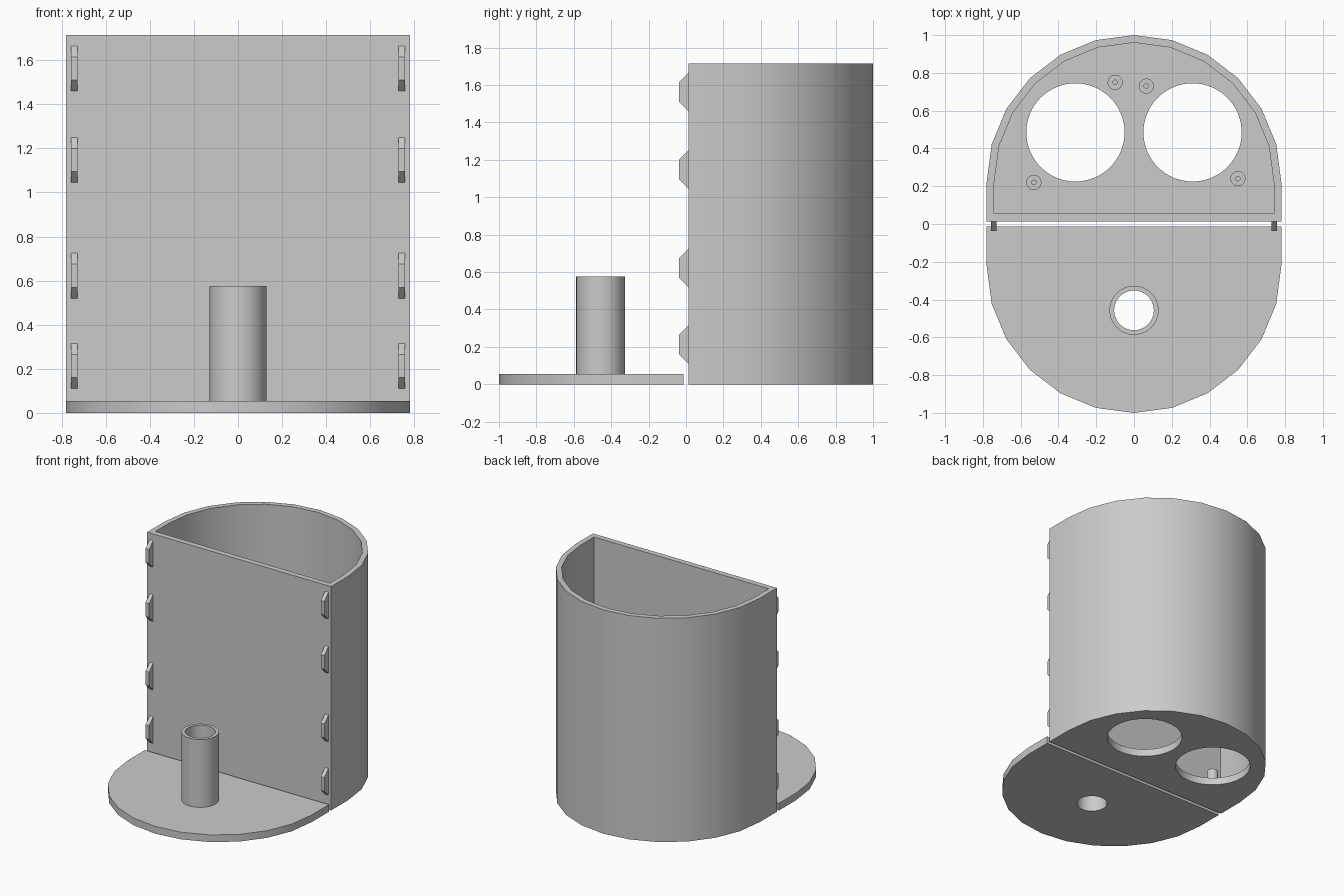
import bpy, bmesh, math
from mathutils import Vector

if "Cube" in bpy.data.objects:
    bpy.data.objects.remove(bpy.data.objects["Cube"], do_unlink=True)

grey = bpy.data.materials.new("plain grey")
grey.use_nodes = True
grey.diffuse_color = (0.6, 0.6, 0.6, 1)
grey.node_tree.nodes["Principled BSDF"].inputs["Base Color"].default_value = (0.6, 0.6, 0.6, 1)

R, WALL, FLOOR, HEIGHT = 0.78, 0.04, 0.055, 1.715
CENTRE, GAP = 0.22, 0.013


def circle(x, y, r, n=48):
    return [(x + r * math.cos(2 * math.pi * i / n), y + r * math.sin(2 * math.pi * i / n))
            for i in range(n)]


def half_round(r, flat_y, side):
    """Straight edge near y = 0 and a faceted half circle; side is +1 back, -1 front."""
    arc = [(r * math.cos(math.pi * i / 12), CENTRE + r * math.sin(math.pi * i / 12))
           for i in range(13)]
    return [(x, side * y) for x, y in [(-r, flat_y), (r, flat_y)] + arc]


def cap(bm, loops, z):
    """Flat face at z bounded by the first loop, with the others as holes."""
    edges = []
    for loop in loops:
        vs = [bm.verts.new((x, y, z)) for x, y in loop]
        edges += [bm.edges.new((vs[i - 1], vs[i])) for i in range(len(vs))]
    bmesh.ops.triangle_fill(bm, edges=edges, use_beauty=True, normal=Vector((0, 0, 1)))


def wall(bm, loop, z0, z1):
    low = [bm.verts.new((x, y, z0)) for x, y in loop]
    high = [bm.verts.new((x, y, z1)) for x, y in loop]
    for i in range(len(loop)):
        bm.faces.new((low[i - 1], low[i], high[i], high[i - 1]))


def finish(bm, name):
    bmesh.ops.remove_doubles(bm, verts=bm.verts[:], dist=0.0001)
    bmesh.ops.recalc_face_normals(bm, faces=bm.faces[:])
    mesh = bpy.data.meshes.new(name)
    bm.to_mesh(mesh)
    bm.free()
    mesh.materials.append(grey)
    ob = bpy.data.objects.new(name, mesh)
    bpy.context.collection.objects.link(ob)
    bpy.ops.object.select_all(action="DESELECT")
    ob.select_set(True)
    bpy.context.view_layer.objects.active = ob
    bpy.ops.object.shade_smooth_by_angle(angle=math.radians(30))
    return ob


# Container: open half-round shell, two floor openings and four screw posts
bm = bmesh.new()
outer = half_round(R, GAP, 1)
inner = half_round(R - WALL, GAP + WALL + 0.003, 1)
openings = [circle(s * 0.31, 0.485, 0.26, 64) for s in (-1, 1)]
post_spots = [(-0.1, 0.75), (0.065, 0.73), (-0.53, 0.22), (0.55, 0.24)]
posts = [circle(x, y, 0.04, 24) for x, y in post_spots]
pilots = [circle(x, y, 0.012, 12) for x, y in post_spots]
post_top = 0.155
cap(bm, [outer] + openings, 0)
wall(bm, outer, 0, HEIGHT)
cap(bm, [outer, inner], HEIGHT)
wall(bm, inner, FLOOR, HEIGHT)
cap(bm, [inner] + openings + posts, FLOOR)
for opening in openings:
    wall(bm, opening, 0, FLOOR)
for post, pilot in zip(posts, pilots):
    wall(bm, post, FLOOR, post_top)
    cap(bm, [post, pilot], post_top)
    wall(bm, pilot, FLOOR, post_top)
    cap(bm, [pilot], FLOOR)
finish(bm, "container")

# Lid: half-round plate with a hollow tube passing through it
bm = bmesh.new()
plate = half_round(R, GAP, -1)
tube = circle(0, -0.457, 0.13)
bore = circle(0, -0.457, 0.105)
tube_top = 0.575
cap(bm, [plate, bore], 0)
wall(bm, plate, 0, FLOOR)
cap(bm, [plate, tube], FLOOR)
wall(bm, tube, FLOOR, tube_top)
cap(bm, [tube, bore], tube_top)
wall(bm, bore, 0, tube_top)
finish(bm, "lid_with_tube")

# Clips: bevelled tabs down both edges of the flat front wall
profile = [(GAP, 0), (-0.037, 0.05), (-0.037, 0.155), (GAP, 0.205)]
for side, label in ((1, "left"), (-1, "right")):
    for n, z in enumerate((0.11, 0.52, 1.045, 1.46), 1):
        bm = bmesh.new()
        face = bm.faces.new([bm.verts.new((side * 0.743 - 0.015, y, z + h)) for y, h in profile])
        ext = bmesh.ops.extrude_face_region(bm, geom=[face], use_keep_orig=True)
        moved = [g for g in ext["geom"] if isinstance(g, bmesh.types.BMVert)]
        bmesh.ops.translate(bm, verts=moved, vec=(0.03, 0, 0))
        finish(bm, f"{label}_clip_{n}")
